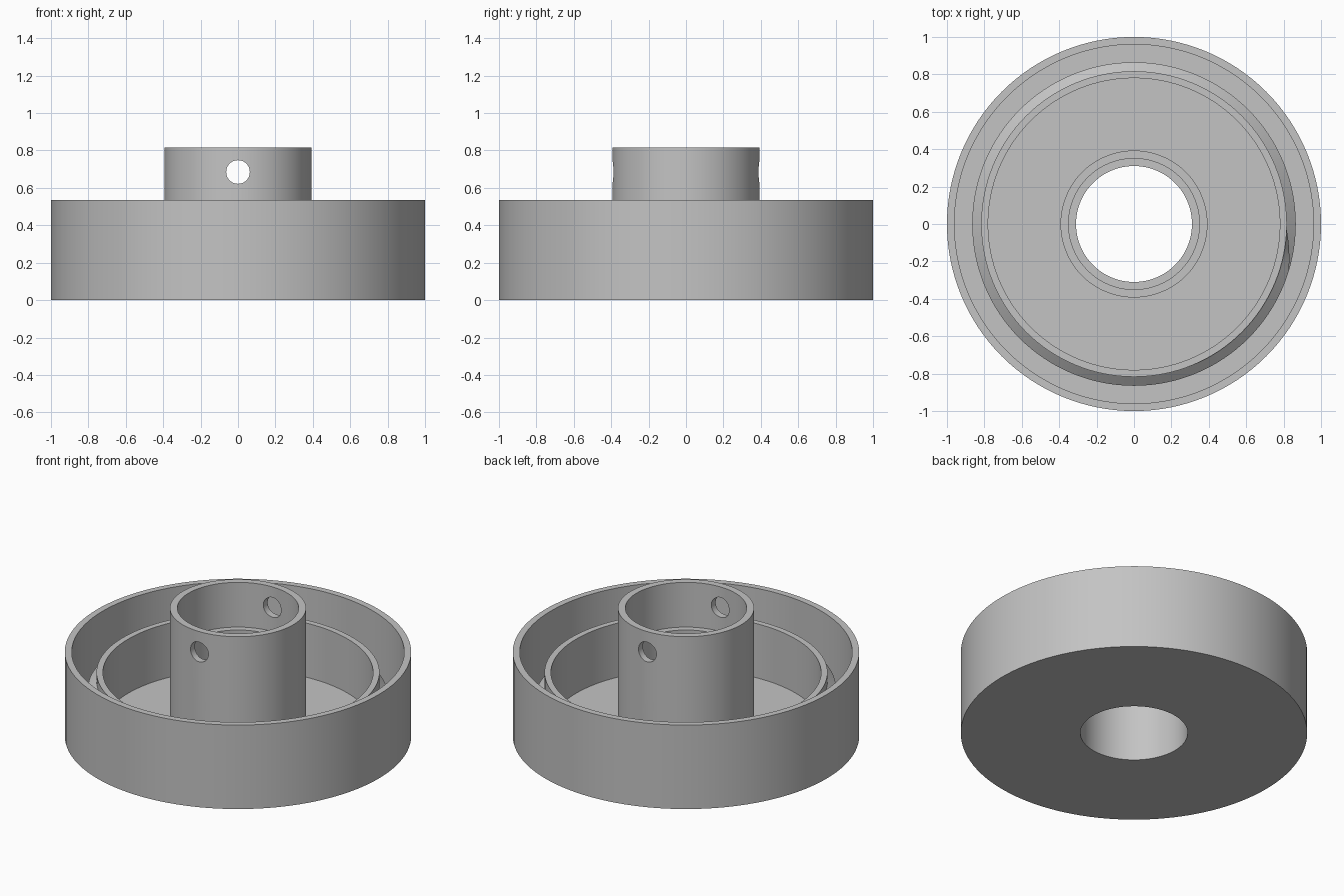
import bpy, bmesh, math

SEGMENTS = 128
RIM_Z, HUB_Z, COLLAR_Z, FLOOR_Z = 0.535, 0.815, 0.405, 0.06

cube = bpy.data.objects.get("Cube")
if cube:
    bpy.data.objects.remove(cube)

grey = bpy.data.materials.new("plain grey")
grey.use_nodes = True
grey.diffuse_color = (0.55, 0.55, 0.55, 1)
grey.node_tree.nodes["Principled BSDF"].inputs["Base Color"].default_value = grey.diffuse_color


def finish(name, bm):
    """Turn a bmesh into a grey object."""
    bmesh.ops.recalc_face_normals(bm, faces=bm.faces)
    mesh = bpy.data.meshes.new(name)
    bm.to_mesh(mesh)
    bm.free()
    mesh.materials.append(grey)
    obj = bpy.data.objects.new(name, mesh)
    bpy.context.collection.objects.link(obj)
    return obj


def sweep(name, profile, turns=1, pitch=0, taper=None):
    """Sweep a closed (radius, z) profile around z; a pitch makes it a helix."""
    bm = bmesh.new()
    steps = int(SEGMENTS * turns)
    closed = pitch == 0
    rings = []
    for i in range(steps if closed else steps + 1):
        a = math.tau * i / SEGMENTS
        k = min(1, i / taper, (steps - i) / taper) if taper else 1
        root = profile[0][0]
        rings.append([bm.verts.new(((root + (r - root) * k) * math.cos(a),
                                    (root + (r - root) * k) * math.sin(a),
                                    z + pitch * i / SEGMENTS)) for r, z in profile])
    n = len(profile)
    for i in range(steps):
        p, q = rings[i], rings[(i + 1) % len(rings)]
        for j in range(n):
            bm.faces.new((p[j], q[j], q[(j + 1) % n], p[(j + 1) % n]))
    if not closed:
        bm.faces.new(rings[0])
        bm.faces.new(rings[-1])
    return finish(name, bm)


def smooth(obj):
    bpy.ops.object.select_all(action='DESELECT')
    obj.select_set(True)
    bpy.context.view_layer.objects.active = obj
    bpy.ops.object.shade_smooth_by_angle(angle=math.radians(25))


# Cup with outer wall, inner collar and stepped central hub
body = sweep("cup_body", [
    (0.31, 0), (1, 0), (1, RIM_Z), (0.96, RIM_Z), (0.96, FLOOR_Z),
    (0.817, FLOOR_Z), (0.817, COLLAR_Z), (0.78, COLLAR_Z), (0.78, FLOOR_Z),
    (0.393, FLOOR_Z), (0.393, HUB_Z), (0.35, HUB_Z), (0.35, 0.53), (0.31, 0.53)])

# Cross hole through the hub, front to back
bm = bmesh.new()
bmesh.ops.create_cone(bm, cap_ends=True, segments=48, radius1=0.063, radius2=0.063, depth=1.2)
cutter = finish("cross_hole_cutter", bm)
cutter.rotation_euler.x = math.pi / 2
cutter.location.z = 0.685
cutter.hide_render = True
cutter.hide_set(True)
hole = body.modifiers.new("cross_hole", 'BOOLEAN')
hole.object = cutter
hole.solver = 'EXACT'
bpy.context.view_layer.objects.active = body
bpy.ops.object.modifier_apply(modifier=hole.name)
bpy.data.objects.remove(cutter)
smooth(body)

# Helical thread around the collar
thread = sweep("collar_thread", [(0.81, 0.08), (0.865, 0.125), (0.865, 0.135), (0.81, 0.18)],
               turns=2, pitch=0.11, taper=6)
smooth(thread)
